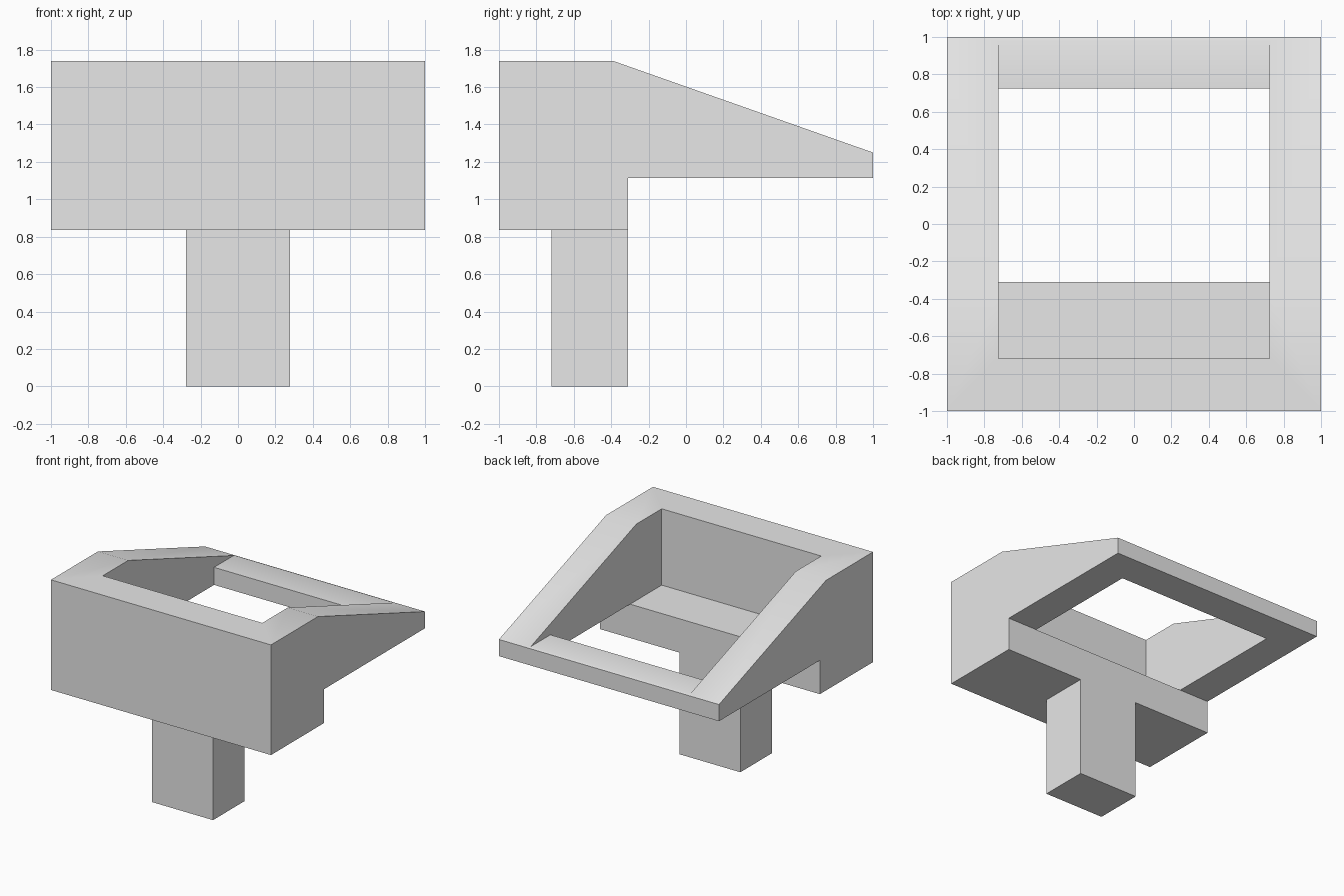
import bpy
import bmesh

cube = bpy.data.objects.get("Cube")
if cube:
    bpy.data.objects.remove(cube, do_unlink=True)

grey = bpy.data.materials.new("light_grey")
grey.use_nodes = True
grey.diffuse_color = (0.8, 0.8, 0.8, 1)
grey.node_tree.nodes["Principled BSDF"].inputs["Base Color"].default_value = (0.8, 0.8, 0.8, 1)


def extrude_profile(name, profile, half_width):
    """Extrude a (y, z) outline across x, centred on x = 0."""
    bm = bmesh.new()
    face = bm.faces.new([bm.verts.new((-half_width, y, z)) for y, z in profile])
    side = bmesh.ops.extrude_face_region(bm, geom=[face])["geom"]
    verts = [v for v in side if isinstance(v, bmesh.types.BMVert)]
    bmesh.ops.translate(bm, vec=(2 * half_width, 0, 0), verts=verts)
    bmesh.ops.recalc_face_normals(bm, faces=bm.faces)
    mesh = bpy.data.meshes.new(name)
    bm.to_mesh(mesh)
    bm.free()
    mesh.materials.append(grey)
    obj = bpy.data.objects.new(name, mesh)
    bpy.context.collection.objects.link(obj)
    return obj


# Sloped body with a deep front block and a thin rear frame
body = extrude_profile("sloped_frame", [
    (-1, 0.835), (-0.31, 0.835), (-0.31, 1.113), (1, 1.113),
    (1, 1.25), (-0.39, 1.74), (-1, 1.74)], 1)

# Opening: shelf behind the front wall, through hole, low rear bar
cutter = extrude_profile("opening_cutter", [
    (-0.72, 1.113), (-0.31, 1.113), (-0.31, 1.0), (0.725, 1.0),
    (0.725, 1.257), (1.1, 1.257), (1.1, 2), (-0.72, 2)], 0.725)

cut = body.modifiers.new("opening", "BOOLEAN")
cut.operation = "DIFFERENCE"
cut.solver = "EXACT"
cut.object = cutter
bpy.context.view_layer.objects.active = body
bpy.ops.object.modifier_apply(modifier=cut.name)
bpy.data.objects.remove(cutter, do_unlink=True)

# Support post under the front block
post = extrude_profile("support_post", [
    (-0.72, 0), (-0.31, 0), (-0.31, 0.835), (-0.72, 0.835)], 0.277)

# Soften only the shallow crease along the sloped rails
bpy.ops.object.select_all(action="DESELECT")
body.select_set(True)
bpy.context.view_layer.objects.active = body
bpy.ops.object.shade_smooth_by_angle()
